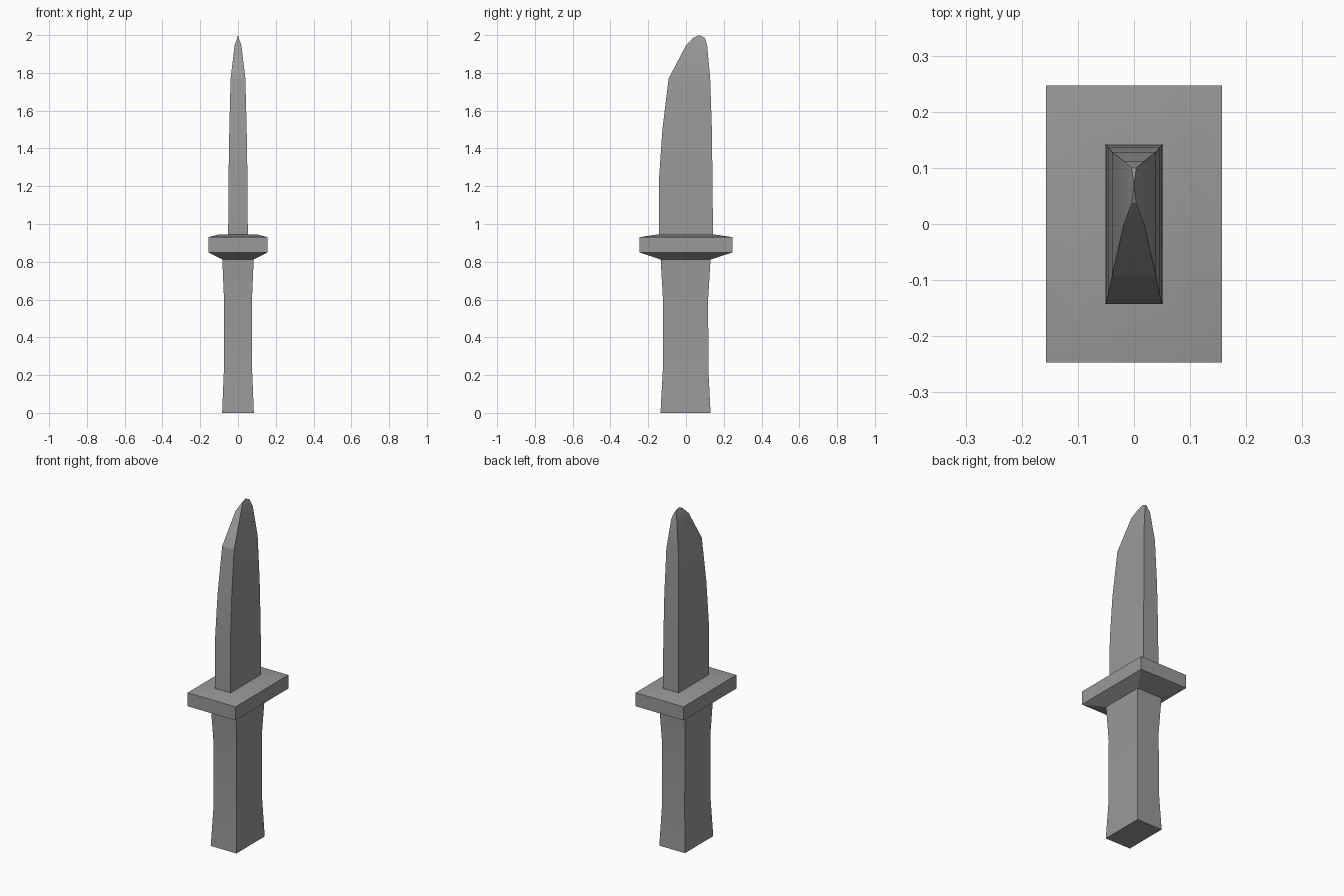
import bpy, bmesh, math

if "Cube" in bpy.data.objects:
    bpy.data.objects.remove(bpy.data.objects["Cube"])

steel = bpy.data.materials.new("plain_grey")
steel.diffuse_color = (0.32, 0.32, 0.32, 1)
steel.use_nodes = True
steel.node_tree.nodes["Principled BSDF"].inputs["Base Color"].default_value = steel.diffuse_color


def loft(name, sections, cap_bottom=False, cap_top=False, tip=None):
    """Stack rectangular sections (z, half width, y front, y back)."""
    bm = bmesh.new()
    rings = [[bm.verts.new(p) for p in
              ((-w, y0, z), (w, y0, z), (w, y1, z), (-w, y1, z))]
             for z, w, y0, y1 in sections]
    for a, b in zip(rings, rings[1:]):
        for i in range(4):
            j = (i + 1) % 4
            bm.faces.new((a[i], a[j], b[j], b[i]))
    if cap_bottom:
        bm.faces.new(rings[0][::-1])
    if cap_top:
        bm.faces.new(rings[-1])
    if tip:
        apex = bm.verts.new(tip)
        for i in range(4):
            bm.faces.new((rings[-1][i], rings[-1][(i + 1) % 4], apex))
    mesh = bpy.data.meshes.new(name)
    bm.to_mesh(mesh)
    bm.free()
    mesh.materials.append(steel)
    ob = bpy.data.objects.new(name, mesh)
    bpy.context.collection.objects.link(ob)
    bpy.ops.object.select_all(action='DESELECT')
    ob.select_set(True)
    bpy.context.view_layer.objects.active = ob
    bpy.ops.object.shade_smooth_by_angle(angle=math.radians(20))
    return ob


# Waisted grip
loft("grip", [
    (0.0, 0.084, -0.135, 0.13),
    (0.22, 0.075, -0.123, 0.119),
    (0.60, 0.074, -0.122, 0.117),
    (0.812, 0.083, -0.134, 0.13),
], cap_bottom=True)

# Cross guard with bevelled underside and shallow top
loft("guard", [
    (0.812, 0.083, -0.134, 0.13),
    (0.85, 0.157, -0.247, 0.247),
    (0.93, 0.157, -0.247, 0.247),
    (0.945, 0.10, -0.15, 0.15),
], cap_top=True)

# Tapered blade with clipped front edge
loft("blade", [
    (0.94, 0.052, -0.143, 0.143),
    (1.25, 0.050, -0.142, 0.140),
    (1.50, 0.046, -0.125, 0.137),
    (1.77, 0.039, -0.092, 0.128),
    (1.945, 0.018, 0.0, 0.112),
    (1.985, 0.004, 0.037, 0.10),
], tip=(0, 0.07, 2.0))
